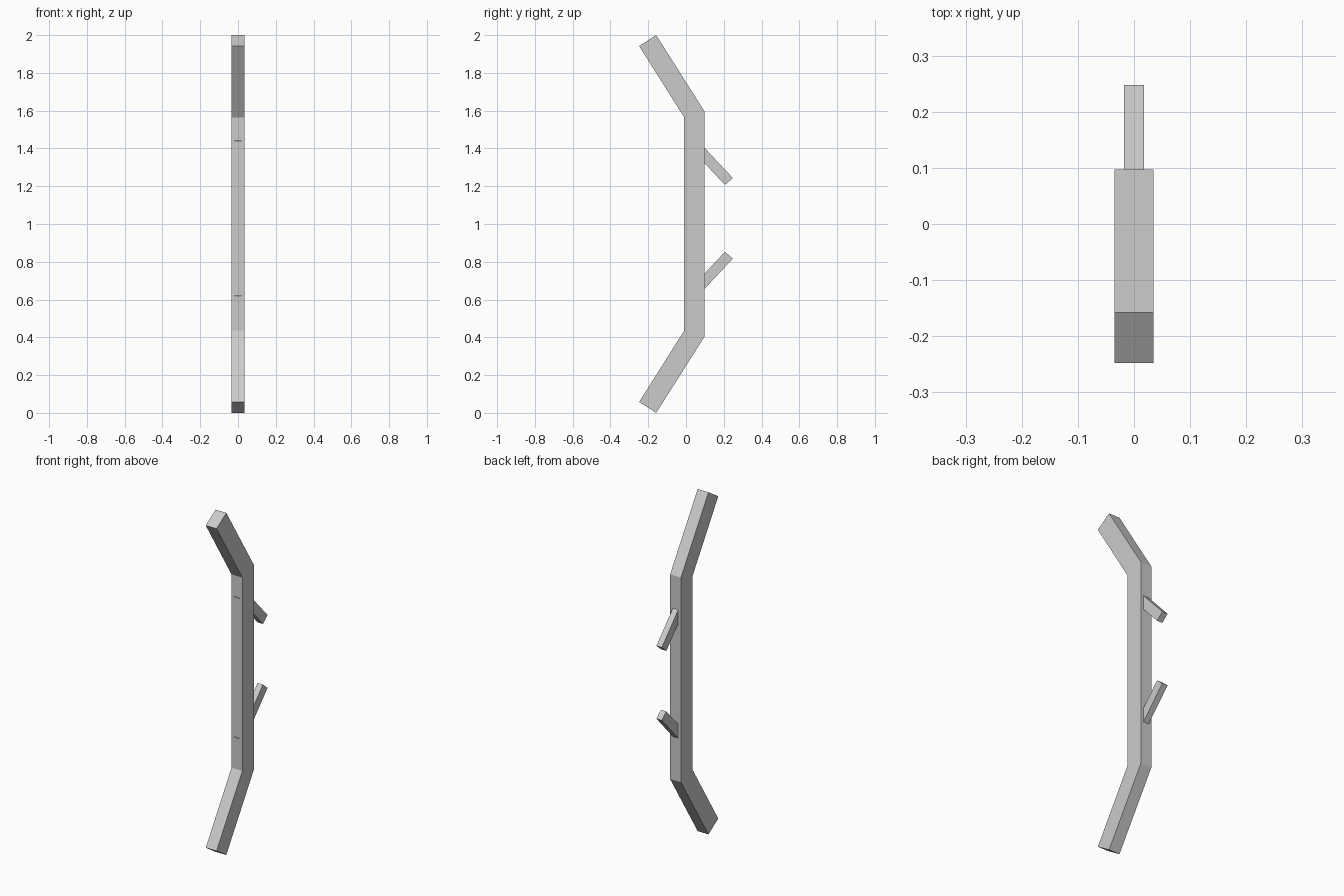
import bpy
import bmesh

if "Cube" in bpy.data.objects:
    bpy.data.objects.remove(bpy.data.objects["Cube"])


def extrude_profile(name, points, half_width):
    """Side profile of (y, z) points, extruded symmetrically across x."""
    bm = bmesh.new()
    face = bm.faces.new([bm.verts.new((-half_width, y, z)) for y, z in points])
    out = bmesh.ops.extrude_face_region(bm, geom=[face])
    verts = [v for v in out["geom"] if isinstance(v, bmesh.types.BMVert)]
    bmesh.ops.translate(bm, vec=(2 * half_width, 0, 0), verts=verts)
    bmesh.ops.recalc_face_normals(bm, faces=bm.faces)
    mesh = bpy.data.meshes.new(name)
    bm.to_mesh(mesh)
    bm.free()
    obj = bpy.data.objects.new(name, mesh)
    bpy.context.collection.objects.link(obj)
    return obj


# Upright post with both ends bent forward
lower_half = [(-0.010, 0.435), (-0.248, 0.058), (-0.158, 0.0), (0.097, 0.402)]
upper_half = [(y, 2.0 - z) for y, z in reversed(lower_half)]
extrude_profile("bent_post", lower_half + upper_half, 0.035)

# Two slanted pegs, mirrored about their mid height, just piercing the front
peg = [(-0.0115, 1.44), (0.206, 1.207), (0.248, 1.243), (0.0305, 1.476)]
extrude_profile("upper_peg", peg, 0.0175)
extrude_profile("lower_peg", [(y, 2.06 - z) for y, z in peg], 0.0175)
